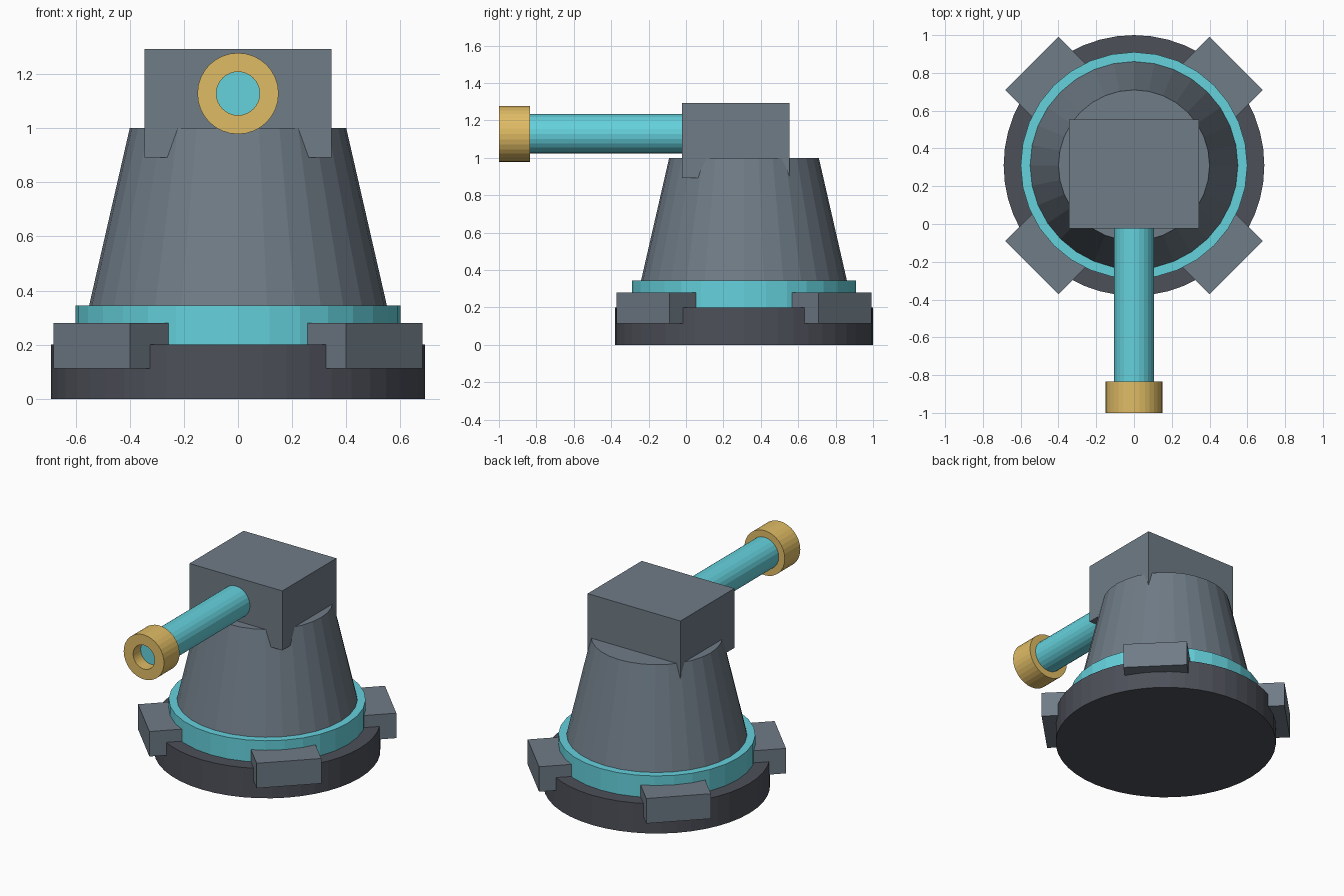
import bpy, bmesh, math
from mathutils import Matrix

if "Cube" in bpy.data.objects:
    bpy.data.objects.remove(bpy.data.objects["Cube"])

CY = 0.31     # y of the turret axis
BZ = 1.128    # height of the barrel axis


def material(name, rgb):
    m = bpy.data.materials.new(name)
    m.diffuse_color = (*rgb, 1)
    m.use_nodes = True
    m.node_tree.nodes["Principled BSDF"].inputs["Base Color"].default_value = m.diffuse_color
    return m


DARK = material("dark_metal", (0.075, 0.08, 0.1))
STEEL = material("steel", (0.16, 0.2, 0.24))
TEAL = material("teal", (0.13, 0.64, 0.72))
GOLD = material("gold", (0.74, 0.5, 0.13))


def finish(name, bm, mat):
    bmesh.ops.recalc_face_normals(bm, faces=bm.faces)
    me = bpy.data.meshes.new(name)
    bm.to_mesh(me)
    bm.free()
    me.materials.append(mat)
    ob = bpy.data.objects.new(name, me)
    bpy.context.collection.objects.link(ob)
    return ob


def drum(name, r0, r1, z0, z1, mat, sides=32):
    bm = bmesh.new()
    bmesh.ops.create_cone(bm, cap_ends=True, segments=sides, radius1=r0, radius2=r1,
                          depth=z1 - z0, matrix=Matrix.Translation((0, CY, (z0 + z1) / 2)))
    return finish(name, bm, mat)


def box(name, size, matrix, mat):
    bm = bmesh.new()
    bmesh.ops.create_cube(bm, size=1, matrix=matrix @ Matrix.Diagonal((*size, 1)))
    return finish(name, bm, mat)


def lathe_y(name, profile, mat, sides=32):
    """Revolve (radius, y) points about the barrel axis."""
    bm = bmesh.new()
    rings = []
    for i in range(sides):
        a = 2 * math.pi * i / sides
        rings.append([bm.verts.new((r * math.sin(a), y, BZ + r * math.cos(a))) for r, y in profile])
    n = len(profile)
    for i in range(sides):
        p, q = rings[i], rings[(i + 1) % sides]
        for j in range(n):
            k = (j + 1) % n
            bm.faces.new((p[j], p[k], q[k], q[j]))
    return finish(name, bm, mat)


# Stacked round body
drum("base", 0.69, 0.69, 0, 0.2, DARK, 48)
drum("ring", 0.6, 0.6, 0.2, 0.345, TEAL)
drum("tower", 0.55, 0.4, 0.345, 1.0, STEEL)

# Four diagonal feet clamps
for i in range(4):
    turn = Matrix.Translation((0, CY, 0)) @ Matrix.Rotation(math.radians(45 + 90 * i), 4, 'Z')
    box(f"clamp_{i + 1}", (0.25, 0.4, 0.168), turn @ Matrix.Translation((0.639, 0, 0.197)), STEEL)

# Gun head
box("head", (0.69, 0.575, 0.4), Matrix.Translation((0, 0.265, 1.092)), STEEL)

# Barrel rod, ending inside the hollow muzzle
bm = bmesh.new()
y0, y1 = -0.92, 0.1
bmesh.ops.create_cone(bm, cap_ends=True, segments=24, radius1=0.105, radius2=0.105, depth=y1 - y0,
                      matrix=Matrix.Translation((0, (y0 + y1) / 2, BZ)) @ Matrix.Rotation(math.pi / 2, 4, 'X'))
finish("barrel", bm, TEAL)
lathe_y("muzzle", [(0.08, -1.0), (0.15, -1.0), (0.15, -0.835), (0.08, -0.835)], GOLD)
